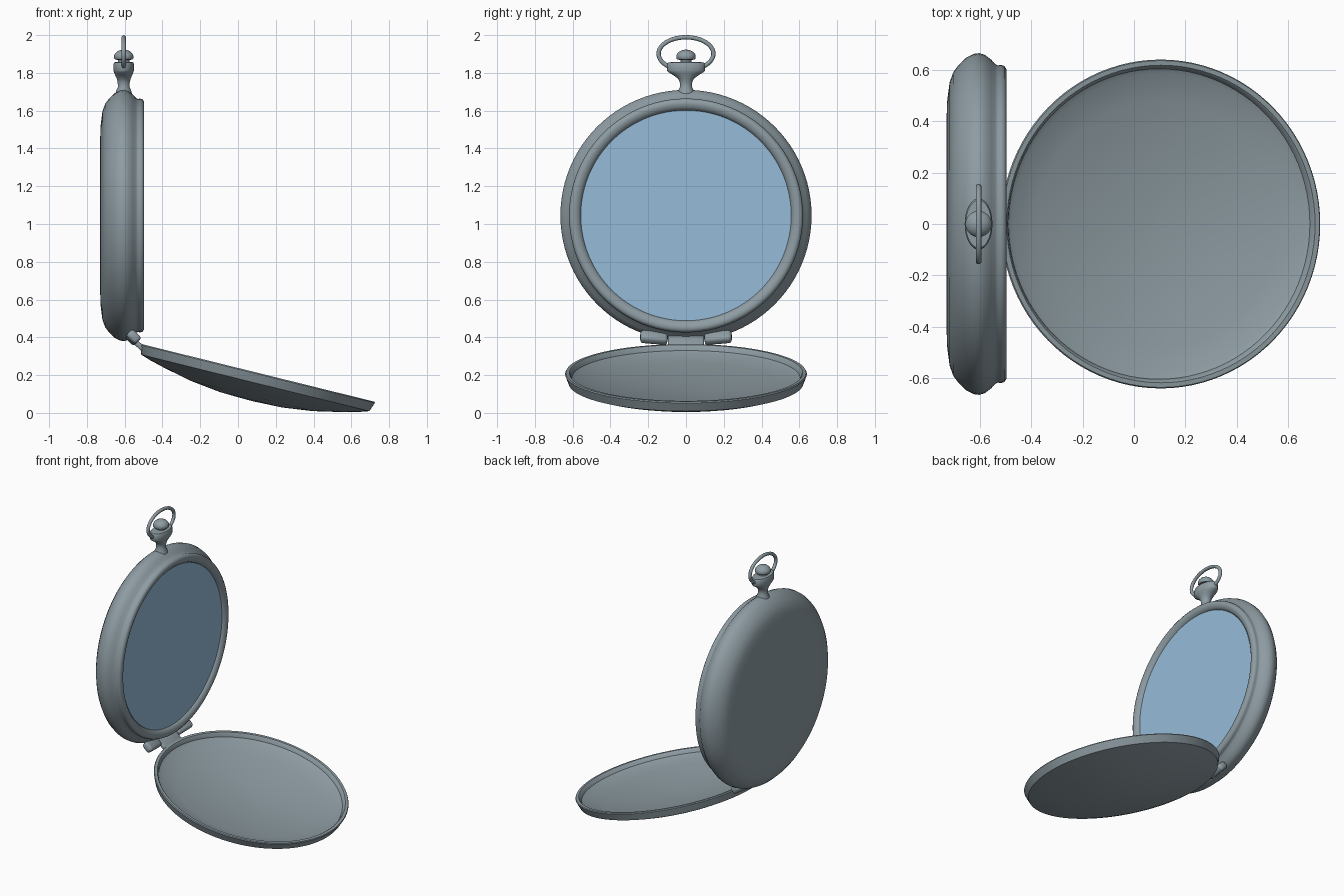
import bpy, bmesh, math
from mathutils import Vector

if "Cube" in bpy.data.objects:
    bpy.data.objects.remove(bpy.data.objects["Cube"])


def material(name, rgb):
    m = bpy.data.materials.new(name)
    m.diffuse_color = (*rgb, 1)
    m.use_nodes = True
    m.node_tree.nodes["Principled BSDF"].inputs["Base Color"].default_value = m.diffuse_color
    return m


STEEL = material("blue_grey_steel", (0.27, 0.333, 0.365))
GLASS = material("pale_blue_glass", (0.305, 0.50, 0.69))


def finish(name, bm, mat, loc=(0, 0, 0), rot_y=0, angle=40):
    bmesh.ops.recalc_face_normals(bm, faces=bm.faces)
    me = bpy.data.meshes.new(name)
    bm.to_mesh(me)
    bm.free()
    me.materials.append(mat)
    ob = bpy.data.objects.new(name, me)
    bpy.context.collection.objects.link(ob)
    ob.location = loc
    ob.rotation_euler = (0, rot_y, 0)
    bpy.ops.object.select_all(action='DESELECT')
    ob.select_set(True)
    bpy.context.view_layer.objects.active = ob
    bpy.ops.object.shade_smooth_by_angle(angle=math.radians(angle))
    return ob


def lathe(name, profile, mat, loc, rot_y=0, seg=72, angle=40):
    """Revolve (height, x radius, y radius) rings around local z, closing both ends."""
    bm = bmesh.new()
    rings = []
    for h, rx, ry in profile:
        rings.append([bm.verts.new((rx * math.cos(2 * math.pi * i / seg),
                                    ry * math.sin(2 * math.pi * i / seg), h))
                      for i in range(seg)])
    for a, b in zip(rings, rings[1:]):
        for i in range(seg):
            j = (i + 1) % seg
            bm.faces.new((a[i], a[j], b[j], b[i]))
    bm.faces.new(rings[0])
    bm.faces.new(rings[-1])
    return finish(name, bm, mat, loc, rot_y, angle)


def round_profile(points):
    return [(h, r, r) for r, h in points]


CASE_Z = 1.045
QUARTER = math.pi / 2

# Watch case with domed back and rounded bezel, axis along x
case = [(0.40, -0.73), (0.48, -0.727), (0.55, -0.718), (0.59, -0.704), (0.62, -0.682),
        (0.648, -0.652), (0.662, -0.625), (0.665, -0.602), (0.658, -0.58),
        (0.64, -0.556), (0.622, -0.54), (0.617, -0.53), (0.619, -0.518),
        (0.615, -0.505), (0.603, -0.497), (0.588, -0.497), (0.572, -0.503),
        (0.56, -0.514), (0.556, -0.526)]
lathe("case", round_profile(case), STEEL, (0, 0, CASE_Z), QUARTER, seg=96, angle=60)

# Glass face
lathe("glass", round_profile([(0.557, -0.522), (0.557, -0.516)]), GLASS,
      (0, 0, CASE_Z), QUARTER, seg=96)

# Open lid: shallow dish with a raised rim
lid = [(0.02, -0.152), (0.17, -0.147), (0.33, -0.127), (0.48, -0.095), (0.57, -0.072),
       (0.622, -0.055), (0.64, -0.006), (0.636, 0.0), (0.618, 0.0), (0.612, -0.006),
       (0.604, -0.028), (0.585, -0.038), (0.48, -0.062), (0.33, -0.088),
       (0.17, -0.106), (0.02, -0.112)]
TILT = math.radians(13.9)
lathe("lid", round_profile(lid), STEEL, (0.105, 0, 0.212), TILT, seg=96, angle=35)

# Stem with oval collar
stem = [(1.685, 0.044, 0.044), (1.705, 0.04, 0.042), (1.725, 0.031, 0.032),
        (1.75, 0.032, 0.033), (1.77, 0.037, 0.042), (1.79, 0.046, 0.07),
        (1.805, 0.052, 0.095), (1.812, 0.054, 0.1), (1.848, 0.054, 0.1),
        (1.856, 0.05, 0.093), (1.858, 0.03, 0.03), (1.875, 0.03, 0.03)]
lathe("stem", stem, STEEL, (-0.605, 0, 0), seg=32)

# Winding crown
crown = [(0.028, 1.868), (0.046, 1.871), (0.051, 1.877), (0.051, 1.892),
         (0.046, 1.902), (0.034, 1.914), (0.018, 1.921), (0.004, 1.923)]
lathe("crown", round_profile(crown), STEEL, (-0.605, 0, 0), seg=32)


def bow(name, steps=56, sides=10, tube=0.0115):
    """Oval wire loop in the yz plane, its lower ends sunk in the collar."""
    bm = bmesh.new()
    start, end = math.radians(-58), math.radians(238)
    prev = None
    for k in range(steps + 1):
        t = start + (end - start) * k / steps
        c = Vector((0, 0.145 * math.cos(t), 0.087 * math.sin(t)))
        n = Vector((0, 0.087 * math.cos(t), 0.145 * math.sin(t))).normalized()
        ring = []
        for s in range(sides):
            u = 2 * math.pi * s / sides
            ring.append(bm.verts.new(c + tube * (n * math.cos(u)
                                                 + Vector((1, 0, 0)) * math.sin(u))))
        if prev:
            for s in range(sides):
                q = (s + 1) % sides
                bm.faces.new((prev[s], prev[q], ring[q], ring[s]))
        else:
            bm.faces.new(ring)
        prev = ring
    bm.faces.new(prev)
    finish(name, bm, STEEL, (-0.605, 0, 1.9015), angle=60)


bow("bow")


def block(name, size, loc, rot_y, bevel, rot_x=0):
    bm = bmesh.new()
    bmesh.ops.create_cube(bm, size=1)
    for v in bm.verts:
        v.co = Vector(v.co[i] * size[i] for i in range(3))
    bmesh.ops.bevel(bm, geom=bm.edges[:], offset=bevel, segments=3,
                    profile=0.5, affect='EDGES')
    ob = finish(name, bm, STEEL, loc, rot_y, 50)
    ob.rotation_euler.x = rot_x


# Hinge knuckles on the case, and the lid tab between them
for side, label in ((-1, "left"), (1, "right")):
    block("hinge_knuckle_" + label, (0.07, 0.145, 0.05), (-0.556, side * 0.17, 0.399),
          math.radians(45), 0.018, side * math.radians(7))
block("hinge_tab", (0.105, 0.19, 0.028), (-0.535, 0, 0.368), math.radians(42), 0.009)
